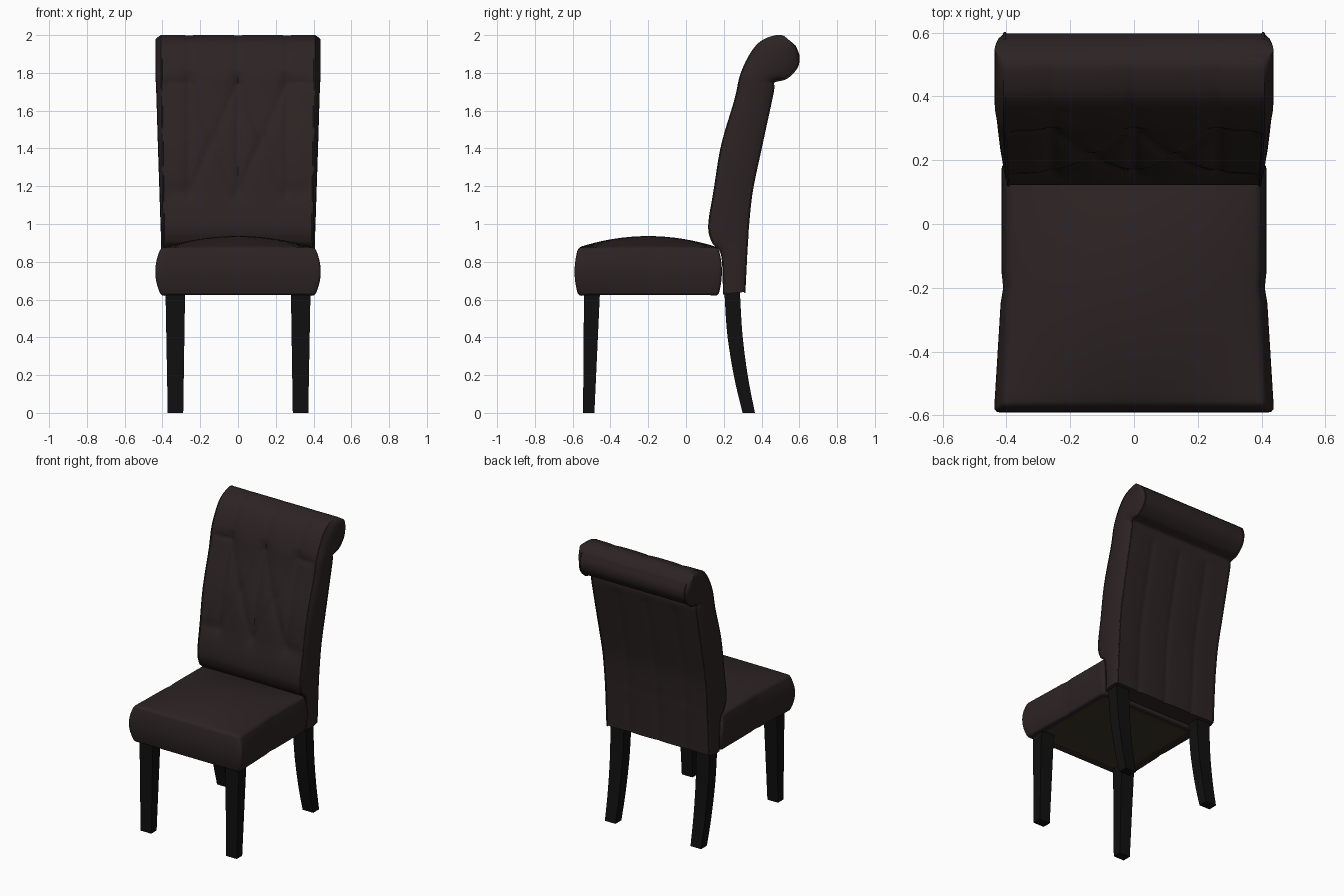
import bpy, bmesh, math
from mathutils import Vector

cube = bpy.data.objects.get("Cube")
if cube:
    bpy.data.objects.remove(cube, do_unlink=True)


def material(name, rgb):
    m = bpy.data.materials.new(name)
    m.use_nodes = True
    m.diffuse_color = (*rgb, 1)
    bsdf = m.node_tree.nodes["Principled BSDF"]
    bsdf.inputs["Base Color"].default_value = (*rgb, 1)
    bsdf.inputs["Roughness"].default_value = 0.7
    return m


LEATHER = material("dark brown leather", (0.026, 0.017, 0.017))
WOOD = material("black wood", (0.005, 0.005, 0.005))
LINING = material("olive lining", (0.045, 0.035, 0.018))


def finish(bm, name, mats, angle=40):
    bmesh.ops.recalc_face_normals(bm, faces=bm.faces)
    mesh = bpy.data.meshes.new(name)
    bm.to_mesh(mesh)
    bm.free()
    ob = bpy.data.objects.new(name, mesh)
    bpy.context.collection.objects.link(ob)
    for m in mats:
        mesh.materials.append(m)
    bpy.ops.object.select_all(action='DESELECT')
    ob.select_set(True)
    bpy.context.view_layer.objects.active = ob
    bpy.ops.object.shade_smooth_by_angle(angle=math.radians(angle))
    return ob


def loft(bm, rings):
    """Skin closed rings of points and cap both ends."""
    rows = [[bm.verts.new(p) for p in ring] for ring in rings]
    n = len(rows[0])
    for a, b in zip(rows, rows[1:]):
        for i in range(n):
            j = (i + 1) % n
            bm.faces.new((a[i], a[j], b[j], b[i]))
    bm.faces.new(rows[0])
    bm.faces.new(rows[-1])


def spline(points, steps):
    """Catmull-Rom resampling."""
    pts = [Vector(p) for p in points]
    pts = [pts[0]] + pts + [pts[-1]]
    out = []
    for a, b, c, d in zip(pts, pts[1:], pts[2:], pts[3:]):
        for k in range(steps):
            t = k / steps
            out.append(0.5 * (2 * b + (c - a) * t + (2 * a - 5 * b + 4 * c - d) * t ** 2
                              + (3 * b - a - 3 * c + d) * t ** 3))
    return out + [pts[-1]]


# Backrest: front and rear edge of each section as (y, z, y, z), floor to roll
SECTIONS = [(.20, .63, .31, .64), (.19, .84, .32, .84), (.14, .91, .325, .92),
            (.122, 1.0, .33, 1.0), (.15, 1.18, .35, 1.18), (.19, 1.42, .40, 1.42),
            (.26, 1.66, .46, 1.70), (.29, 1.79, .465, 1.755), (.34, 1.9, .53, 1.775),
            (.40, 1.97, .585, 1.83), (.48, 2.0, .597, 1.89), (.52, 1.995, .575, 1.95)]

# Tufting: buttons and the creases that join them, on one half
LOW, MID, HIGH = 1.17, 1.45, 1.75
HUB = Vector((.13, MID))
BUTTONS = [HUB] + [Vector((x, z)) for x in (0, .26) for z in (LOW, HIGH)]
CREASES = [(HUB, b) for b in BUTTONS[1:]]
for b in BUTTONS[1:]:
    CREASES.append((b, Vector((b.x, 0.85 if b.y == LOW else 2.1))))
    if b.x:
        CREASES.append((b, Vector((.41, b.y))))


def distance(p, a, b):
    d = b - a
    t = max(0, min(1, (p - a).dot(d) / d.length_squared))
    return (p - a - d * t).length


def tuft(x, z):
    p = Vector((abs(x), z))
    near = min(distance(p, a, b) for a, b in CREASES)
    button = min((p - b).length for b in BUTTONS)
    fade = 0.4 if z > HIGH + 0.05 or z < LOW - 0.05 else 1
    return fade * 0.015 * math.exp(-near / 0.025) + 0.018 * math.exp(-button / 0.03)


def channel(x, z):
    near = min(abs(abs(x) - s) for s in (0, .22))
    return 0.008 * math.exp(-near / 0.03) if z < 1.7 else 0


COLS, SIDE = 64, 8
rings, edges = [], {}
for s in spline(SECTIONS, 8):
    front, rear = Vector((0, s[0], s[1])), Vector((0, s[2], s[3]))
    across = rear - front
    inward = across.normalized()
    rise = min(1, max(0, (s[1] - .9) / .9))
    half, bulge = .395 + .012 * rise, .012 + .018 * rise
    xs = [half * (2 * i / COLS - 1) for i in range(COLS + 1)]
    X = Vector((1, 0, 0))
    ring = [front + X * x + inward * tuft(x, s[1]) * min(1, (half - abs(x)) / .04) for x in xs]
    side = [(k / SIDE, half + bulge * math.sin(math.pi * k / SIDE) ** .6) for k in range(1, SIDE)]
    ring += [front + across * t + X * w for t, w in side]
    ring += [rear + X * x - inward * channel(x, s[3]) for x in reversed(xs)]
    ring += [front + across * t - X * w for t, w in reversed(side)]
    rings.append(ring)
    for sign in (-1, 1):
        edges.setdefault(("front", sign), []).append(front + X * half * sign)
        edges.setdefault(("rear", sign), []).append(rear + X * half * sign)
bm = bmesh.new()
loft(bm, rings)
finish(bm, "backrest", [LEATHER], 50)


# Piped seams along the edges of the backrest
def piping(name, points, radius=0.005):
    curve = bpy.data.curves.new(name, 'CURVE')
    curve.dimensions = '3D'
    curve.bevel_depth = radius
    curve.bevel_resolution = 1
    line = curve.splines.new('POLY')
    line.points.add(len(points) - 1)
    for p, co in zip(line.points, points):
        p.co = (*co, 1)
    curve.materials.append(LEATHER)
    bpy.context.collection.objects.link(bpy.data.objects.new(name, curve))


for (place, sign), points in edges.items():
    hand = "left" if sign > 0 else "right"
    piping(f"backrest_{place}_piping_{hand}", [p - Vector((sign * .002, 0, .004)) for p in points])

# Seat: a crowned cushion with bulging sides and a recessed lining below
bm = bmesh.new()
bmesh.ops.create_cube(bm, size=2)
bmesh.ops.subdivide_edges(bm, edges=bm.edges[:], cuts=15, use_grid_fill=True)
for f in bm.faces:
    if all(v.co.z < -.99 and max(abs(v.co.x), abs(v.co.y)) < .9 for v in f.verts):
        f.material_index = 1
for v in bm.verts:
    u, w, h = v.co
    puff = 1 - h * h
    flare = max(0, -w)
    half = .395 + .012 * flare + (.02 + .012 * flare) * puff
    if abs(w) < .01 and abs(u) > .99:
        half -= .005
    z = .748 + .128 * h + .06 * (1 - u * u) * (1 - w * w) * (h + 1) / 2
    if h < -.99 and max(abs(u), abs(w)) < .9:
        z += .015
    v.co = (u * half, -.2 + w * (.37 + .02 * puff), z)
bm.normal_update()
sharp = [e for e in bm.edges if e.calc_face_angle(0) > 0.9]
bmesh.ops.bevel(bm, geom=sharp, offset=.016, segments=3, profile=.5, affect='EDGES')
finish(bm, "seat", [LEATHER, LINING])

# Legs: straight tapered front pair, swept-back rear pair as (z, y front, y rear)
FRONT_LEG = [(0, -.545, -.485), (.65, -.54, -.455)]
REAR_LEG = [(0, .30, .365), (.15, .263, .335), (.3, .235, .312), (.45, .215, .296),
            (.65, .203, .285)]
for sign, hand in ((1, "left"), (-1, "right")):
    for name, path in (("front_leg", FRONT_LEG), ("rear_leg", REAR_LEG)):
        stations = spline(path, 3) if len(path) > 2 else [Vector(p) for p in path]
        rings = []
        for z, y0, y1 in stations:
            t = z / .65
            inner, outer = sign * (.29 - .01 * t), sign * (.372 + .012 * t)
            rings.append([(inner, y0, z), (outer, y0, z), (outer, y1, z), (inner, y1, z)])
        bm = bmesh.new()
        loft(bm, rings)
        finish(bm, f"{name}_{hand}", [WOOD], 30)
